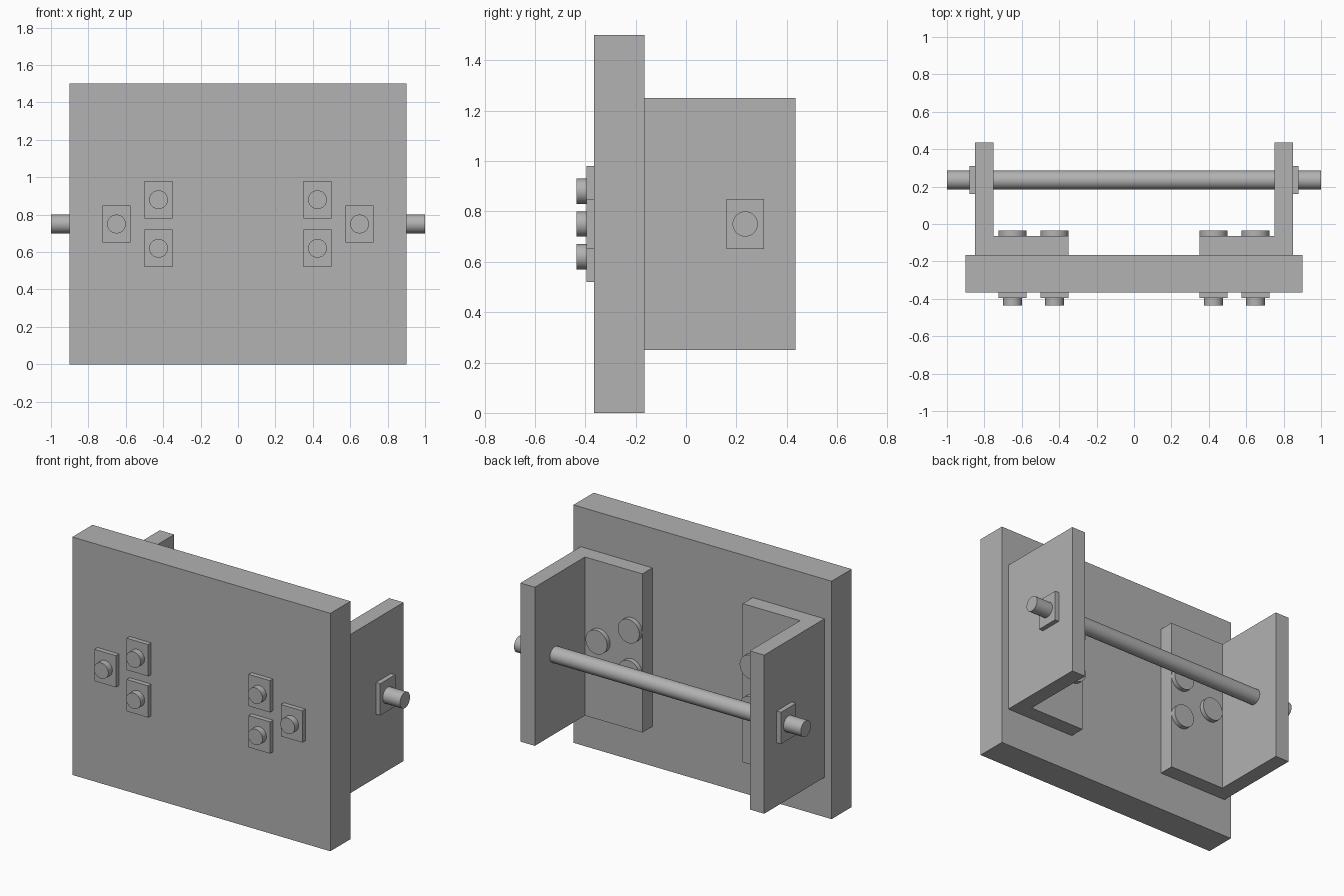
import bpy
from math import pi

cube = bpy.data.objects.get("Cube")
if cube:
    bpy.data.objects.remove(cube, do_unlink=True)

GREY = (0.445, 0.445, 0.445, 1)
grey = bpy.data.materials.new("plain grey")
grey.use_nodes = True
grey.diffuse_color = GREY
grey.node_tree.nodes["Principled BSDF"].inputs["Base Color"].default_value = GREY


def finish(name):
    obj = bpy.context.object
    obj.name = obj.data.name = name
    obj.data.materials.append(grey)
    return obj


def box(name, low, high):
    centre = [(a + b) / 2 for a, b in zip(low, high)]
    bpy.ops.mesh.primitive_cube_add(size=1, location=centre)
    obj = bpy.context.object
    obj.scale = [b - a for a, b in zip(low, high)]
    bpy.ops.object.transform_apply(location=False, rotation=False, scale=True)
    return finish(name)


def rod(name, centre, radius, length, axis):
    turn = (0, pi / 2, 0) if axis == "x" else (pi / 2, 0, 0)
    bpy.ops.mesh.primitive_cylinder_add(vertices=48, radius=radius, depth=length,
                                        location=centre, rotation=turn)
    bpy.ops.object.shade_smooth_by_angle()
    return finish(name)


FRONT, BACK = -0.365, -0.165   # faces of the mounting plate
FLANGE = BACK + 0.1            # rear face of the bracket flanges
AXLE_Y, MID_Z = 0.235, 0.75

# Mounting plate and cross shaft
box("mounting_plate", (-0.9, FRONT, 0), (0.9, BACK, 1.5))
rod("cross_shaft", (0, AXLE_Y, MID_Z), 0.05, 2, "x")

for side, s in (("left", 1), ("right", -1)):
    # L-shaped bracket, extruded from its plan outline
    plan = [(0.35, BACK), (0.85, BACK), (0.85, 0.435),
            (0.75, 0.435), (0.75, FLANGE), (0.35, FLANGE)]
    if s < 0:
        plan = [(-x, y) for x, y in reversed(plan)]
    n = len(plan)
    verts = [(x, y, z) for z in (0.25, 1.25) for x, y in plan]
    faces = [tuple(reversed(range(n))), tuple(range(n, 2 * n))]
    faces += [(i, (i + 1) % n, (i + 1) % n + n, i + n) for i in range(n)]
    mesh = bpy.data.meshes.new(side + "_bracket")
    mesh.from_pydata(verts, [], faces)
    mesh.materials.append(grey)
    bracket = bpy.data.objects.new(side + "_bracket", mesh)
    bpy.context.collection.objects.link(bracket)

    # Square washer where the shaft leaves the bracket
    xs = sorted((s * 0.85, s * 0.88))
    box(side + "_shaft_washer", (xs[0], AXLE_Y - 0.075, MID_Z - 0.1),
        (xs[1], AXLE_Y + 0.075, MID_Z + 0.1))

    # Three bolts: round head behind, shank through the plate, washer in front
    for place, x, z in (("outer", 0.65, MID_Z), ("upper", 0.425, 0.88), ("lower", 0.425, 0.62)):
        name = f"{side}_{place}_bolt"
        x *= s
        rod(name + "_head", (x, FLANGE + 0.015, z), 0.075, 0.03, "y")
        tip = FRONT - 0.07
        rod(name + "_shank", (x, (tip + FLANGE) / 2, z), 0.05, FLANGE - tip, "y")
        box(name + "_washer", (x - 0.075, FRONT - 0.03, z - 0.1), (x + 0.075, FRONT, z + 0.1))
